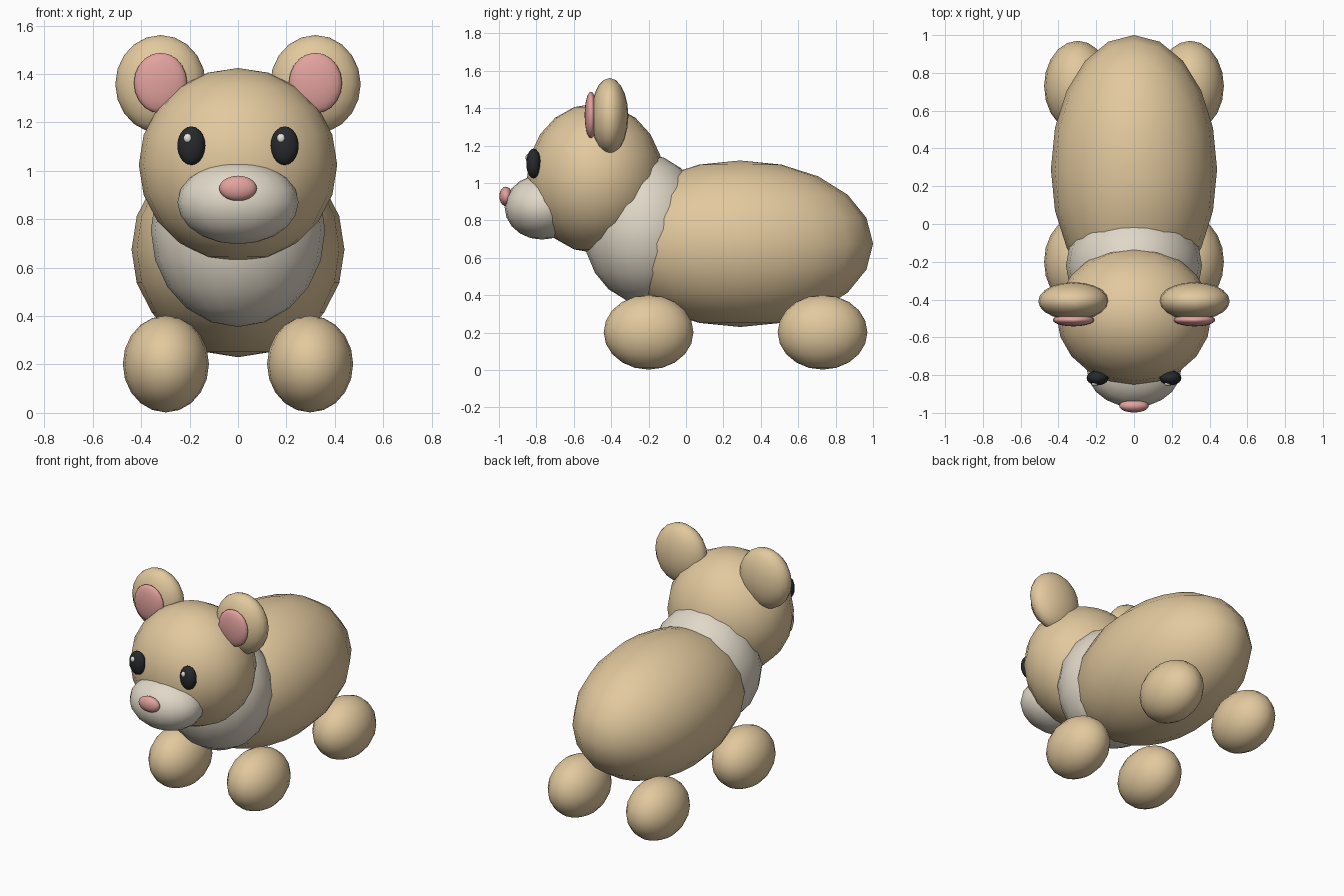
import bpy

if "Cube" in bpy.data.objects:
    bpy.data.objects.remove(bpy.data.objects["Cube"])


def material(name, rgb):
    m = bpy.data.materials.new(name)
    m.diffuse_color = (*rgb, 1)
    m.use_nodes = True
    m.node_tree.nodes["Principled BSDF"].inputs["Base Color"].default_value = m.diffuse_color
    return m


TAN = material("tan fur", (0.76, 0.58, 0.34))
CREAM = material("cream fur", (0.75, 0.69, 0.58))
PINK = material("pink", (0.76, 0.36, 0.34))
BLACK = material("eye black", (0.02, 0.022, 0.025))
WHITE = material("eye glint", (0.85, 0.83, 0.78))


def ellipsoid(name, centre, radii, mat, segments=20, rings=10):
    bpy.ops.mesh.primitive_uv_sphere_add(segments=segments, ring_count=rings, radius=1, location=centre)
    ob = bpy.context.object
    ob.name = name
    ob.scale = radii
    bpy.ops.object.transform_apply(location=False, rotation=False, scale=True)
    bpy.ops.object.shade_smooth()
    ob.data.materials.append(mat)
    return ob


# Torso, chest bib and head
ellipsoid("body", (0, 0.29, 0.675), (0.44, 0.71, 0.445), TAN)
ellipsoid("chest_bib", (0, -0.22, 0.755), (0.36, 0.33, 0.4), CREAM)
ellipsoid("head", (0, -0.485, 1.025), (0.41, 0.365, 0.4), TAN)

# Muzzle and nose
ellipsoid("muzzle", (0, -0.77, 0.87), (0.25, 0.2, 0.173), CREAM)
ellipsoid("nose", (0, -0.963, 0.928), (0.078, 0.035, 0.052), PINK)

# Paired parts
for side, s in (("left", -1), ("right", 1)):
    ellipsoid(f"ear_{side}", (s * 0.32, -0.408, 1.358), (0.187, 0.1, 0.203), TAN)
    ellipsoid(f"inner_ear_{side}", (s * 0.32, -0.508, 1.363), (0.11, 0.034, 0.125), PINK)
    ellipsoid(f"eye_{side}", (s * 0.193, -0.815, 1.104), (0.058, 0.039, 0.08), BLACK)
    ellipsoid(f"eye_glint_{side}", (s * 0.193 - 0.015, -0.846, 1.135), (0.017, 0.012, 0.019), WHITE, 12, 8)
    for end, y in (("front", -0.2), ("back", 0.73)):
        ellipsoid(f"{end}_leg_{side}", (s * 0.298, y, 0.202), (0.178, 0.24, 0.2), TAN)
